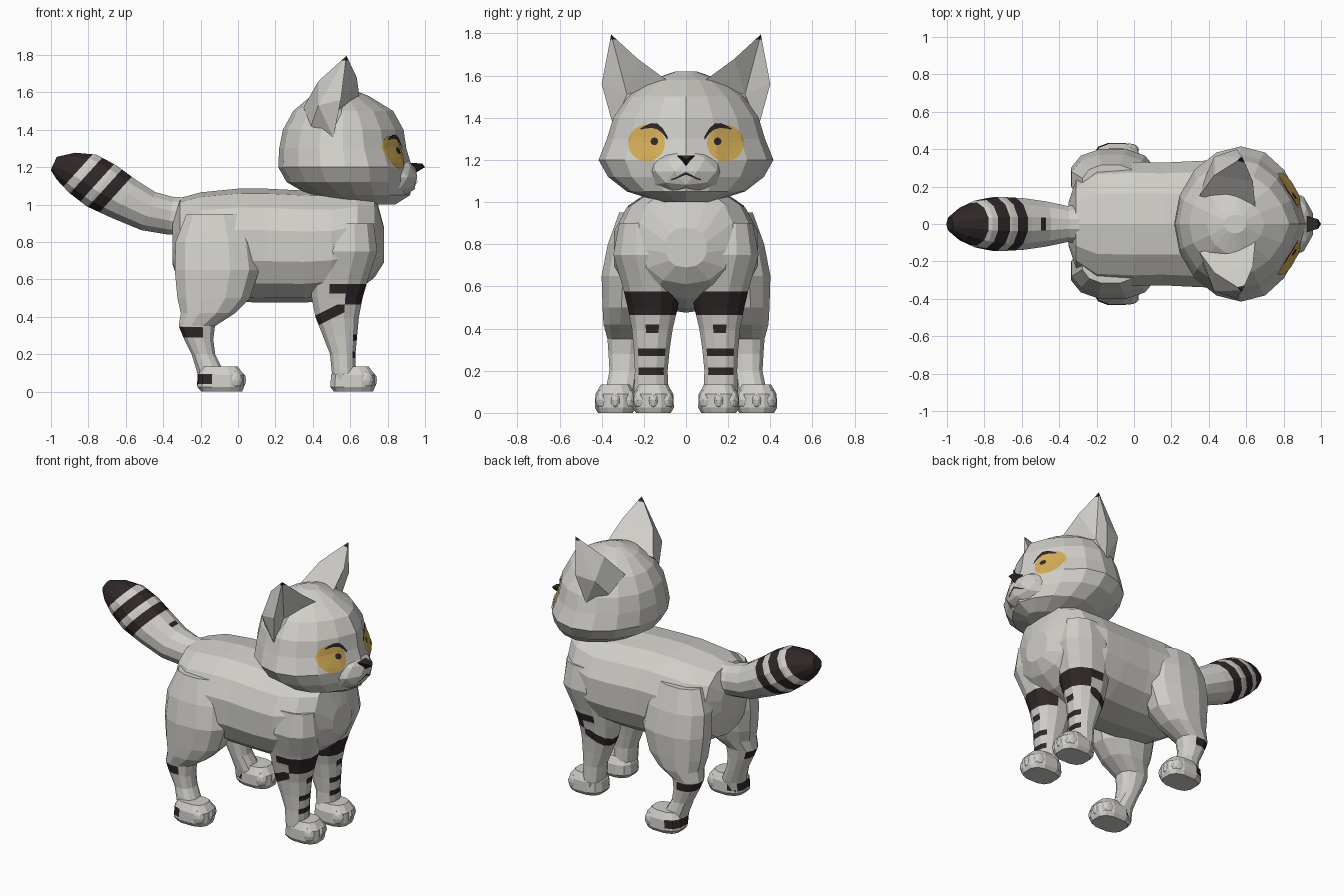
import bpy, bmesh, math
from mathutils import Vector
from mathutils.bvhtree import BVHTree

if "Cube" in bpy.data.objects:
    bpy.data.objects.remove(bpy.data.objects["Cube"])


def material(name, rgb):
    m = bpy.data.materials.new(name)
    m.diffuse_color = (*rgb, 1)
    m.use_nodes = True
    m.node_tree.nodes["Principled BSDF"].inputs["Base Color"].default_value = m.diffuse_color
    return m


FUR = material("light grey fur", (0.63, 0.62, 0.585))
DARK = material("dark stripe", (0.029, 0.02, 0.021))
AMBER = material("amber eye", (0.66, 0.42, 0.095))


def finish(name, bm, mats=(FUR, DARK), rule=None, cuts=()):
    """Cut the mesh at planes, colour faces by rule and make the object."""
    bmesh.ops.recalc_face_normals(bm, faces=bm.faces[:])
    for co, no in cuts:
        bmesh.ops.bisect_plane(bm, geom=bm.verts[:] + bm.edges[:] + bm.faces[:],
                               plane_co=co, plane_no=no, dist=1e-5)
    bm.normal_update()
    if rule:
        for f in bm.faces:
            f.material_index = int(rule(f.calc_center_median(), f.normal))
    me = bpy.data.meshes.new(name)
    bm.to_mesh(me)
    for m in mats:
        me.materials.append(m)
    ob = bpy.data.objects.new(name, me)
    bpy.context.collection.objects.link(ob)
    return ob


def loft(rings):
    bm = bmesh.new()
    vs = [[bm.verts.new(p) for p in r] for r in rings]
    n = len(vs[0])
    for a, b in zip(vs, vs[1:]):
        for i in range(n):
            bm.faces.new((a[i], a[(i + 1) % n], b[(i + 1) % n], b[i]))
    bm.faces.new(vs[0])
    bm.faces.new(vs[-1])
    return bm


def oval(c, u, v, n, p=2.0, start=0.5):
    """Superellipse ring around c with half axes u and v."""
    c, u, v = Vector(c), Vector(u), Vector(v)
    out = []
    for i in range(n):
        a = 2 * math.pi * (i + start) / n
        co, si = math.cos(a), math.sin(a)
        out.append(c + u * math.copysign(abs(co) ** (2 / p), co)
                   + v * math.copysign(abs(si) ** (2 / p), si))
    return out


def z_rings(rows, n=12, p=2.3, s=1, start=0.5):
    """Level rings from rows of z, x0, x1, y0, y1."""
    return [oval(((x0 + x1) / 2, s * (y0 + y1) / 2, z), ((x1 - x0) / 2, 0, 0),
                 (0, (y1 - y0) / 2, 0), n, p, start) for z, x0, x1, y0, y1 in rows]


# Body: rows of x, bottom, top, half width
rows = [(-.35, .68, .93, .12), (-.31, .56, 1.035, .24), (-.2, .50, 1.065, .33),
        (0, .48, 1.085, .34), (.15, .475, 1.085, .335), (.35, .475, 1.075, .345),
        (.5, .49, 1.07, .35), (.64, .54, 1.08, .315), (.73, .61, 1.07, .225), (.78, .69, .88, .10)]
body = finish("body", loft([oval((x, 0, (a + b) / 2), (0, w, 0), (0, 0, (b - a) / 2), 14, 2.3)
                            for x, a, b, w in rows]))
# Head (pinched towards the nose) and muzzle
rows = [(1.0, .54, .84, .12), (1.05, .38, .92, .28), (1.12, .26, .93, .37),
        (1.2, .215, .93, .415), (1.3, .22, .90, .375), (1.4, .24, .885, .345),
        (1.5, .295, .83, .275), (1.58, .39, .70, .165), (1.62, .48, .60, .05)]
head = loft(z_rings([(z, a, b, -w, w) for z, a, b, w in rows], 16, 1.92, 1, 0))
for v in head.verts:
    if v.co.x > .6:
        v.co.x -= .025 * math.sin(math.pi * min(abs(v.co.y) / .4, 1))
muzzle = bmesh.new()
bmesh.ops.create_icosphere(muzzle, subdivisions=2, radius=1)
bmesh.ops.scale(muzzle, vec=(.14, .18, .12), verts=muzzle.verts[:])
bmesh.ops.translate(muzzle, vec=(.825, 0, 1.145), verts=muzzle.verts[:])
trees = [BVHTree.FromBMesh(b) for b in (head, muzzle)]
skin = [finish("head", head), finish("muzzle", muzzle)]


def plate(name, cols, mat, lift):
    """Thin face plate draped on the head, from columns of y, low z, high z."""
    bm, grid, n = bmesh.new(), [], 7
    for y, lo, hi in cols:
        col = []
        for k in range(n):
            z = lo + (hi - lo) * k / (n - 1)
            hits = [t.ray_cast(Vector((2, y, z)), Vector((-1, 0, 0)))[0] for t in trees]
            col.append(bm.verts.new((max(h.x for h in hits if h) + lift, y, z)))
        grid.append(col)
    for a, b in zip(grid, grid[1:]):
        for k in range(n - 1):
            bm.faces.new((a[k], b[k], b[k + 1], a[k + 1]))
    bm.normal_update()
    finish(name, bm, (mat,))


def disc(cy, cz, r, n=12):
    angles = [math.pi * (0.02 + 0.96 * i / n) for i in range(n + 1)]
    return [(cy - r * math.cos(a), cz - r * math.sin(a), cz + r * math.sin(a)) for a in angles]


brow = [(.088, 1.295, 1.312), (.11, 1.325, 1.348), (.135, 1.345, 1.372),
        (.165, 1.352, 1.374), (.195, 1.348, 1.362), (.215, 1.343, 1.35)]
mouth = [(0, 1.13, 1.143), (.025, 1.12, 1.13), (.05, 1.108, 1.116), (.07, 1.103, 1.109)]
for s, side in ((1, "left"), (-1, "right")):
    plate(side + " eye", disc(s * .187, 1.28, .087), AMBER, .006)
    plate(side + " pupil", disc(s * .15, 1.288, .018, 8), DARK, .009)
    plate(side + " brow", [(s * y, a, b) for y, a, b in brow], DARK, .009)
    plate(side + " mouth line", [(s * y, a, b) for y, a, b in mouth], DARK, .006)

# Nose
bm = bmesh.new()
for p in [(.925, .043, 1.222), (.925, -.043, 1.222), (.945, 0, 1.167),
          (.985, .025, 1.22), (.985, -.025, 1.22), (1.0, 0, 1.2)]:
    bm.verts.new(p)
bmesh.ops.convex_hull(bm, input=bm.verts[:])
finish("nose", bm, (DARK,))

# Ears: hollow shells opening forward and outward
ear_pts = dict(T=(.58, .355, 1.795), A=(.65, .08, 1.57), M=(.635, .23, 1.68),
               O=(.51, .345, 1.36), P=(.55, .40, 1.56), K=(.43, .26, 1.66),
               B=(.35, .15, 1.52), C=(.39, .27, 1.42), Q=(.43, .36, 1.53),
               H=(.54, .28, 1.51), F=(.62, .28, 1.40))
ear_faces = "TMK MABK TKQ TQP KBCQ PQO QCO MHA AHF FHO OHP PHT THM ABF BCF COF".split()


def ear(s):
    bm = bmesh.new()
    v = {k: bm.verts.new((x, s * y, z)) for k, (x, y, z) in ear_pts.items()}
    for f in ear_faces:
        bm.faces.new([v[c] for c in f])
    return bm


# Legs: rows of z, x0, x1, y0, y1
front_leg = [(.03, .51, .64, .085, .245), (.1, .50, .63, .08, .25), (.2, .49, .63, .085, .245),
             (.3, .45, .64, .075, .25), (.4, .41, .65, .06, .26), (.5, .39, .67, .035, .28),
             (.6, .38, .70, .02, .305), (.75, .39, .75, .03, .35), (.9, .42, .73, .08, .32)]
hind_leg = [(.03, -.22, -.08, .25, .38), (.1, -.22, -.07, .235, .385), (.2, -.25, -.12, .22, .365),
            (.28, -.29, -.13, .21, .37), (.35, -.32, -.12, .20, .375), (.42, -.31, -.01, .16, .395),
            (.5, -.33, .07, .13, .40), (.65, -.345, .12, .1, .405), (.8, -.34, .10, .1, .375),
            (.95, -.28, .03, .1, .32)]


def paw(x0, x1, yc, s):
    rows = [(0, x0 + .02, x1 - .02, yc - .085, yc + .085), (.025, x0, x1 - .01, yc - .1, yc + .1),
            (.09, x0 + .005, x1 - .01, yc - .097, yc + .097),
            (.135, x0 + .03, x1 - .045, yc - .07, yc + .07)]
    bm = loft(z_rings(rows, 12, 2.8, s))
    for dy in (-.062, 0, .062):  # toes
        new = bmesh.ops.create_icosphere(bm, subdivisions=2, radius=1)["verts"]
        bmesh.ops.scale(bm, vec=(.05, .034, .052), verts=new)
        bmesh.ops.translate(bm, vec=(x1 - .05 - abs(dy) * .3, s * (yc + dy), .06), verts=new)
    return bm


def z_cuts(levels):
    return [(Vector((0, 0, z)), Vector((0, 0, 1))) for z in levels]


SLANT = Vector((-.45, 0, .9))
slant_cuts = [(SLANT * (m / SLANT.length_squared), SLANT) for m in (.125, .18)]
for s, side in ((1, "left"), (-1, "right")):
    def front_rule(c, n):
        band = (.465 < c.z < .575 and n.x > .3) or (.525 < c.z < .575 and n.x > -.3)
        side_stripe = .125 < c.dot(SLANT) < .18 and n.y * s > -.2 and n.x < .3 and c.z < .45
        small = (.27 < c.z < .305 or .18 < c.z < .215) and n.x > .6
        return band or side_stripe or small or (.38 < c.z < .42 and n.x > .85)

    def hind_rule(c, n):
        return (.29 < c.z < .345 or .04 < c.z < .095) and n.x < .3 and n.y * s > -.8

    skin += [
        finish(side + " ear", ear(s), rule=lambda c, n: c.z > 1.77, cuts=z_cuts([1.77])),
        finish(side + " front leg", loft(z_rings(front_leg, s=s)), rule=front_rule,
               cuts=z_cuts([.18, .215, .27, .305, .38, .42, .465, .525, .575]) + slant_cuts),
        finish(side + " hind leg", loft(z_rings(hind_leg, s=s)), rule=hind_rule,
               cuts=z_cuts([.04, .095, .29, .345])),
        finish(side + " front paw", paw(.49, .745, .155, s)),
        finish(side + " hind paw", paw(-.22, .045, .335, s),  # with heel stripe
               rule=lambda c, n: .04 < c.z < .095 and c.x < -.14, cuts=z_cuts([.04, .095]))]

# Tail: rows of x, z, tilt in degrees, radius, half width
tail = [(-.25, .94, 5, .10, .11), (-.36, .94, 8, .105, .10), (-.48, .965, 20, .112, .125),
        (-.61, 1.03, 33, .125, .143), (-.73, 1.10, 36, .14, .15), (-.83, 1.165, 36, .13, .13),
        (-.92, 1.205, 34, .09, .09), (-.985, 1.22, 25, .04, .04)]
rings = [oval((x, 0, z), (0, w, 0), (r * math.sin(math.radians(t)), 0, r * math.cos(math.radians(t))), 12)
         for x, z, t, r, w in tail]
AXIS = Vector((-.74, 0, .67))
marks = [1.075, 1.105, 1.19, 1.255, 1.305, 1.375, 1.425]


def tail_rule(c, n):
    k = sum(c.dot(AXIS) > m for m in marks)  # odd counts are dark bands
    return k % 2 and (k > 1 or n.z > .75)


skin.append(finish("tail", loft(rings), rule=tail_rule,
                   cuts=[(AXIS * (m / AXIS.length_squared), AXIS) for m in marks]))

# Weld all furry parts into one skin
bpy.context.view_layer.objects.active = body
for part in skin:
    mod = body.modifiers.new("weld " + part.name, 'BOOLEAN')
    mod.operation, mod.solver, mod.object, mod.use_self = 'UNION', 'EXACT', part, True
    bpy.ops.object.modifier_apply(modifier=mod.name)
    bpy.data.objects.remove(part)
body.name = "furry body with head legs and tail"
